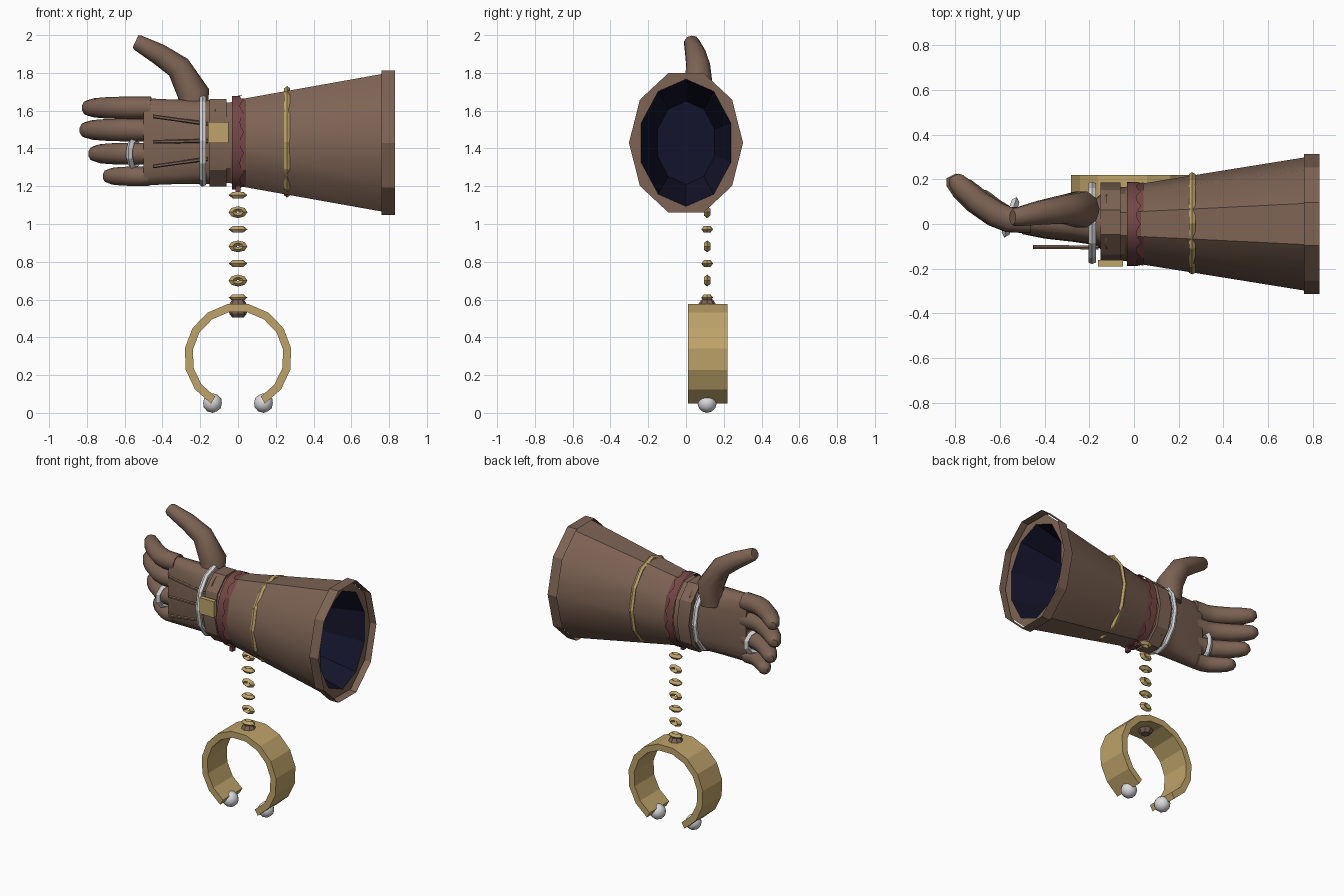
import bpy, bmesh, math
from mathutils import Vector, Matrix

if "Cube" in bpy.data.objects:
    bpy.data.objects.remove(bpy.data.objects["Cube"])

def mat(name, r, g, b):
    m = bpy.data.materials.new(name)
    m.diffuse_color = (r, g, b, 1)
    m.use_nodes = True
    m.node_tree.nodes["Principled BSDF"].inputs["Base Color"].default_value = m.diffuse_color
    return m

BROWN = mat("brown leather", .205, .125, .088)
GOLD = mat("gold", .52, .37, .145)
SILVER = mat("silver", .70, .70, .72)
RED = mat("dark red", .17, .062, .058)
NAVY = mat("navy lining", .007, .007, .025)

def finish(ob, name, m, smooth=None):
    ob.name = name
    ob.data.materials.append(m)
    if smooth:
        bpy.ops.object.select_all(action='DESELECT')
        ob.select_set(True)
        bpy.context.view_layer.objects.active = ob
        bpy.ops.object.shade_smooth_by_angle(angle=math.radians(smooth))
    return ob

def skin(name, rings, m, caps=(True, True), smooth=None, fix=True):
    """Join a row of equal point rings into a surface."""
    bm = bmesh.new()
    vs = [[bm.verts.new(p) for p in r] for r in rings]
    n = len(vs[0])
    for a, b in zip(vs, vs[1:]):
        for i in range(n):
            j = (i + 1) % n
            bm.faces.new((a[i], a[j], b[j], b[i]))
    if caps[0]:
        bm.faces.new(vs[0][::-1])
    if caps[1]:
        bm.faces.new(vs[-1])
    if fix:
        bmesh.ops.recalc_face_normals(bm, faces=bm.faces)
    me = bpy.data.meshes.new(name)
    bm.to_mesh(me)
    bm.free()
    ob = bpy.data.objects.new(name, me)
    bpy.context.collection.objects.link(ob)
    return finish(ob, name, m, smooth)

def oval(x, ry, rz, n=10, cy=0, cz=1.43, phase=0, power=1):
    """Oval ring across the x axis; power below 1 squares it off."""
    out = []
    for i in range(n):
        a = 2 * math.pi * i / n + phase
        c, s = math.cos(a), math.sin(a)
        out.append((x, cy + ry * math.copysign(abs(c) ** power, c),
                    cz + rz * math.copysign(abs(s) ** power, s)))
    return out

def tube(name, pts, radii, m, n=10, smooth=50):
    """Round limb along a path."""
    pts = [Vector(p) for p in pts]
    rings = []
    for i, p in enumerate(pts):
        t = (pts[min(i + 1, len(pts) - 1)] - pts[max(i - 1, 0)]).normalized()
        u = t.cross(Vector((0, 1, 0))).normalized()
        v = t.cross(u)
        rings.append([p + radii[i] * (math.cos(2 * math.pi * k / n) * u
                      + math.sin(2 * math.pi * k / n) * v) for k in range(n)])
    return skin(name, rings, m, smooth=smooth)

def hoop(name, loc, ry, rz, thick, m, segs=12, sides=6, turn=0):
    """Oval ring around the x axis."""
    bpy.ops.mesh.primitive_torus_add(major_segments=segs, minor_segments=sides,
        major_radius=1, minor_radius=thick / rz, location=loc,
        rotation=(0, math.pi / 2, turn))
    ob = bpy.context.object
    ob.scale = (rz, ry, rz)
    return finish(ob, name, m)

def box(name, lo, hi, m):
    lo, hi = Vector(lo), Vector(hi)
    bpy.ops.mesh.primitive_cube_add(size=1, location=(lo + hi) / 2)
    bpy.context.object.scale = hi - lo
    return finish(bpy.context.object, name, m)

# flared cuff with rim face, thin trim shell and dark lining
P = math.pi / 10
skin("cuff", [oval(-.04, .165, .225), oval(0, .175, .24), oval(.79, .302, .388),
              oval(.79, .25, .336, phase=P)], BROWN, (True, False), 40)
skin("cuff_trim", [oval(.76, .313, .402), oval(.83, .313, .402)], BROWN, (False, False))
skin("cuff_lining", [oval(.792, .25, .337, phase=P), oval(.35, .16, .22, phase=P)],
     NAVY, (False, True))

# palm and wrist
skin("palm", [oval(x, ry, rz, 16, cy, 1.435, power=.7) for x, ry, rz, cy in
     ((-.50, .055, .232, .01), (-.40, .075, .226, .01), (-.27, .09, .222, .01),
      (-.17, .105, .222, .01), (-.12, .15, .222, .01))], BROWN, smooth=45)
skin("wrist_band", [oval(-.15, .178, .243, cy=.008), oval(-.06, .178, .243, cy=.008)],
     BROWN, smooth=30)
skin("wrist_neck", [oval(-.07, .165, .225), oval(-.02, .165, .225)], BROWN, smooth=30)

# fingers curling towards the palm side
for name, z, r, tip in (("index", 1.615, .059, -.825), ("middle", 1.498, .06, -.838),
                        ("ring", 1.372, .058, -.788), ("little", 1.253, .051, -.708)):
    s = (tip + .50) / -.325
    path = ((.04, .015), (-.06, .02), (-.12, .045), (-.20, .10), (-.26, .155),
            (-.295, .195), (-.305, .215))
    tube(name + "_finger", [(-.5 + x * s, y if s > .95 else .02 + (y - .02) * s, z)
         for x, y in path], [r, r, r, r * .95, r * .87, r * .7, r * .4], BROWN)

# thumb
tube("thumb", [(-.235, .06, 1.56), (-.235, .065, 1.69), (-.315, .065, 1.83),
               (-.42, .05, 1.90), (-.53, .03, 1.96), (-.543, .03, 1.966)],
     [.075, .085, .066, .056, .042, .034], BROWN)

# seams on the back of the hand
for i, (z0, z1) in enumerate(((1.57, 1.53), (1.435, 1.44), (1.305, 1.345))):
    tube("hand_seam_%d" % i, [(-.45, -.102, z0), (-.16, -.105, z1)], [.01, .01], BROWN, 6, None)

# jewellery on the glove
hoop("silver_bracelet", (-.187, .005, 1.44), .17, .224, .019, SILVER, 12, 6)
hoop("finger_ring", (-.552, .03, 1.372), .08, .072, .018, SILVER, 10, 4, -.3)
hoop("cuff_gold_ring", (.26, .003, 1.435), .216, .279, .016, GOLD, 12, 5)
box("gold_buckle", (-.16, -.19, 1.43), (-.05, -.16, 1.54), GOLD)

# red band with scalloped overlay and hanging tails
skin("red_band", [oval(-.03, .18, .24), oval(.042, .185, .247)], RED, (False, False), 30)
edge = [(.032 - .022 * abs(math.cos(math.pi * i / 4)), y, z)
        for i, (x, y, z) in enumerate(oval(0, .188, .25, 56))]
skin("red_scallops", [oval(-.032, .187, .248, 56), edge], RED, (False, False), 30)
for i, y in enumerate((-.06, .03)):
    box("red_tail_%d" % i, (-.012, y - .015, 1.17), (.012, y + .015, 1.23), RED)

# hanging chain, every other link turned
for i in range(7):
    bpy.ops.mesh.primitive_torus_add(major_segments=8, minor_segments=4,
        major_radius=.018, minor_radius=.014, location=(0, .112, .61 + .0905 * i),
        rotation=(math.pi / 2 * (i % 2), 0, 0))
    bpy.context.object.scale = (1.55, .98, 1.25)
    finish(bpy.context.object, "chain_link_%d" % i, GOLD)

# open bangle with knob and end beads
rings = []
for k in range(14):
    a = math.radians(-60 + 300 * k / 13)
    rings.append([(r * math.cos(a), y, .296 + r * math.sin(a))
                  for r, y in ((.285, .01), (.285, .22), (.242, .22), (.242, .01))])
skin("bangle", rings, GOLD)
skin("bangle_knob", [[(r * math.cos(k * math.pi / 4), .112 + r * math.sin(k * math.pi / 4), z)
     for k in range(8)] for z, r in ((.505, .03), (.525, .046), (.57, .05), (.60, .03))], BROWN)
for side, s in (("left", -1), ("right", 1)):
    bpy.ops.mesh.primitive_ico_sphere_add(subdivisions=2, radius=.052,
                                          location=(s * .135, .112, .052))
    finish(bpy.context.object, side + "_bangle_bead", SILVER, 40)
